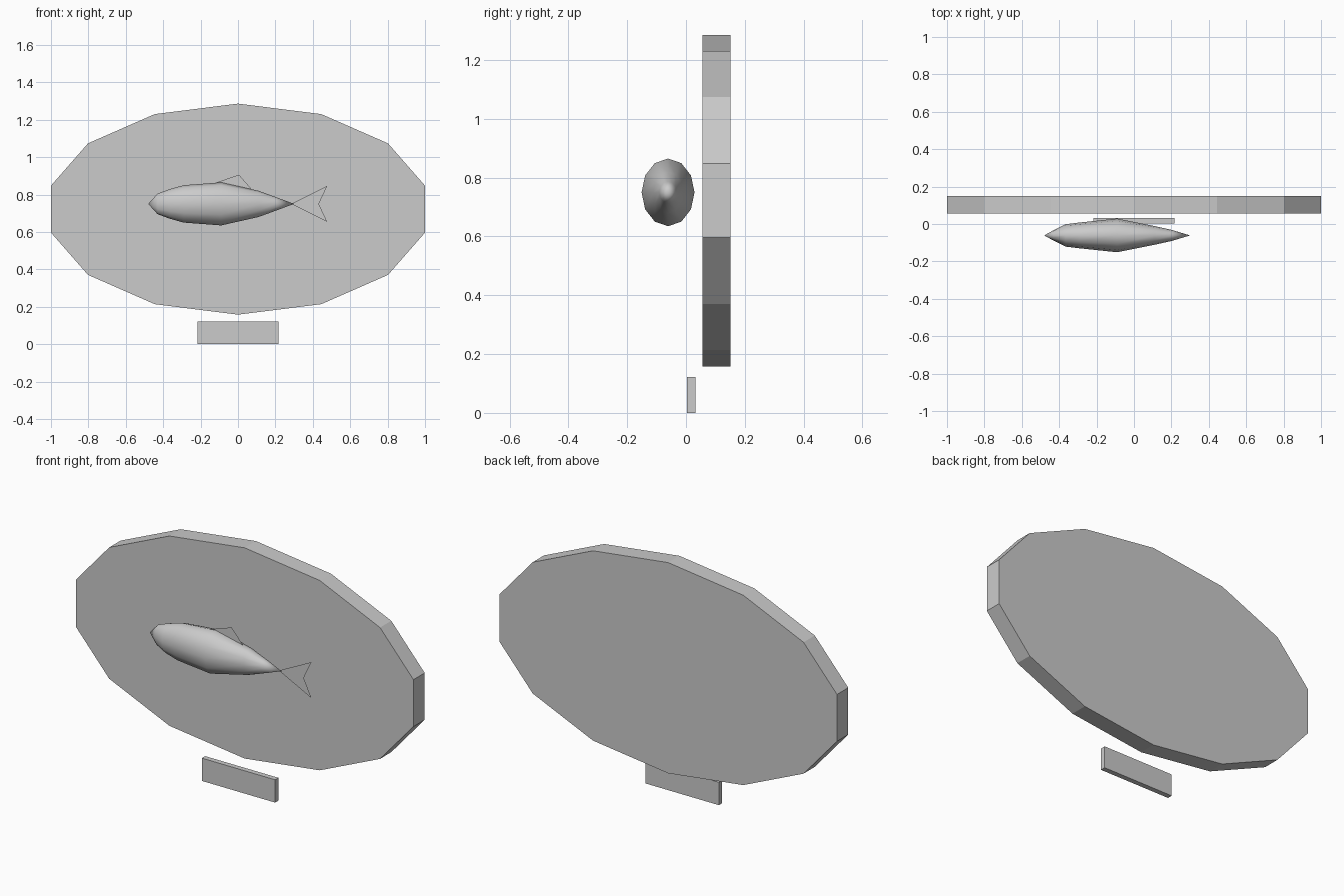
import bpy, bmesh
from math import sin, cos, pi

if "Cube" in bpy.data.objects:
    bpy.data.objects.remove(bpy.data.objects["Cube"])

FISH_Y, FISH_Z = -0.061, 0.75


def add_object(name, bm):
    bmesh.ops.recalc_face_normals(bm, faces=bm.faces)
    mesh = bpy.data.meshes.new(name)
    bm.to_mesh(mesh)
    bm.free()
    ob = bpy.data.objects.new(name, mesh)
    bpy.context.collection.objects.link(ob)
    return ob


def prism(name, outline, y0, y1=None):
    """Outline in x/z, left as a flat sheet or extruded from y0 to y1."""
    bm = bmesh.new()
    face = bm.faces.new([bm.verts.new((x, y0, z)) for x, z in outline])
    if y1 is not None:
        ext = bmesh.ops.extrude_face_region(bm, geom=[face], use_keep_orig=True)
        verts = [g for g in ext["geom"] if isinstance(g, bmesh.types.BMVert)]
        bmesh.ops.translate(bm, verts=verts, vec=(0, y1 - y0, 0))
    return add_object(name, bm)


# Oval backing board with 14 sides
N = 14
rx, rz = 1 / sin(6 * pi / N), 0.564
prism("backing_board",
      [(rx * sin(2 * pi * i / N), 0.722 + rz * cos(2 * pi * i / N)) for i in range(N)],
      0.056, 0.151)

# Name plate below the board
prism("label_plate", [(-0.217, 0), (0.217, 0), (0.217, 0.122), (-0.217, 0.122)], 0.004, 0.032)

# Fish body: elliptical rings (x, half width, half height) lofted nose to tail
rings = [(-0.43, 0.028, 0.055), (-0.365, 0.06, 0.079), (-0.29, 0.069, 0.1),
         (-0.09, 0.09, 0.115), (0.11, 0.05, 0.07), (0.2, 0.03, 0.037)]
S = 12
bm = bmesh.new()
loops = [[bm.verts.new((x, FISH_Y + w * sin(2 * pi * i / S), FISH_Z + h * cos(2 * pi * i / S)))
          for i in range(S)] for x, w, h in rings]
for a, b in zip(loops, loops[1:]):
    for i in range(S):
        j = (i + 1) % S
        bm.faces.new((a[i], a[j], b[j], b[i]))
for loop, x in ((loops[0], -0.48), (loops[-1], 0.3)):
    tip = bm.verts.new((x, FISH_Y, FISH_Z))
    for i in range(S):
        bm.faces.new((loop[i], loop[(i + 1) % S], tip))
for f in bm.faces:
    f.smooth = True
add_object("fish_body", bm)

# Thin sheet fins
prism("tail_fin", [(0.285, 0.75), (0.477, 0.846), (0.432, 0.75), (0.477, 0.654)], FISH_Y)
prism("dorsal_fin", [(-0.14, 0.856), (0.005, 0.906), (0.075, 0.826)], FISH_Y)
